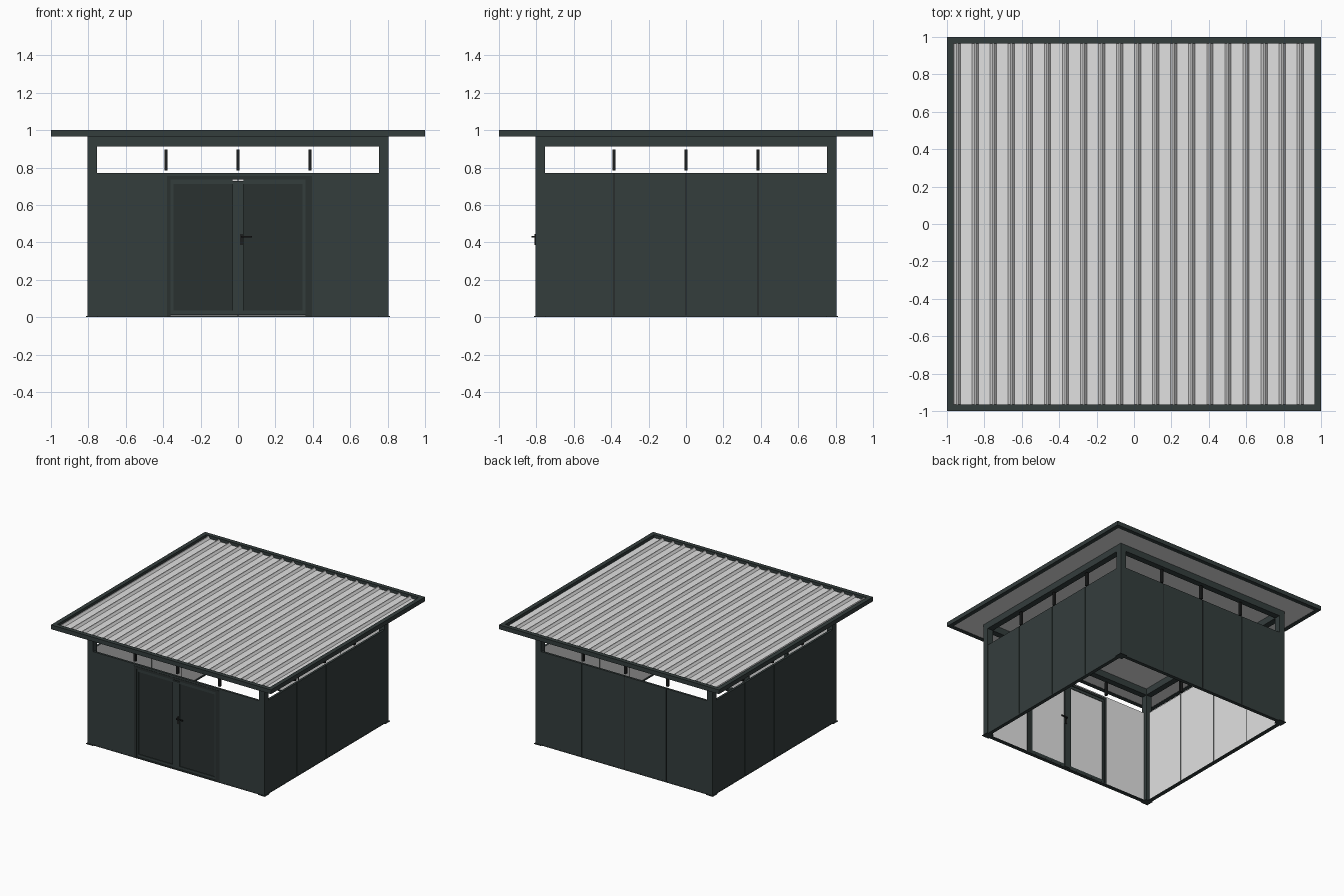
import bpy, bmesh
from math import pi
from mathutils import Matrix

if "Cube" in bpy.data.objects:
    bpy.data.objects.remove(bpy.data.objects["Cube"], do_unlink=True)


def material(name, rgb):
    m = bpy.data.materials.new(name)
    m.use_nodes = True
    m.diffuse_color = (*rgb, 1)
    m.node_tree.nodes["Principled BSDF"].inputs["Base Color"].default_value = (*rgb, 1)
    return m


DARK = material("dark green grey", (0.034, 0.047, 0.046))
PANEL = material("deep door grey", (0.023, 0.031, 0.030))
LIGHT = material("pale grey", (0.75, 0.75, 0.75))
BLACK = material("black metal", (0.012, 0.013, 0.013))


def finish(bm, name, mats, turn=0):
    bmesh.ops.recalc_face_normals(bm, faces=bm.faces)
    bm.transform(Matrix.Rotation(turn, 4, "Z"))
    me = bpy.data.meshes.new(name)
    bm.to_mesh(me)
    bm.free()
    for m in mats:
        me.materials.append(m)
    ob = bpy.data.objects.new(name, me)
    bpy.context.collection.objects.link(ob)
    return ob


def box(name, xs, ys, zs, mat=DARK, turn=0, inner=None):
    """Box between limits; faces looking indoors (+y) may take an inner colour."""
    bm = bmesh.new()
    bmesh.ops.create_cube(bm, size=1)
    for v in bm.verts:
        v.co = [lim[0] if c < 0 else lim[1] for c, lim in zip(v.co, (xs, ys, zs))]
    if inner:
        bm.normal_update()
        for f in bm.faces:
            f.material_index = int(f.normal.y > 0.5)
    return finish(bm, name, [mat, inner] if inner else [mat], turn)


OUT, IN = 0.805, 0.755      # outer and inner lines of the corner posts
WALL = (-0.803, -0.785)     # depth of the wall panels
BAY = 0.385                 # panel spacing
SILL, HEAD, EAVE = 0.77, 0.912, 0.965

# Four sides, each made at the front and turned into place
for i, side in enumerate(("front", "right", "back", "left")):
    t = i * pi / 2
    box(side + "_corner_post", (-OUT, -IN), (-OUT, -IN), (0, EAVE), turn=t)
    box(side + "_foot_plate", (-0.813, -0.75), (-0.813, -0.75), (0, 0.005), turn=t)
    box(side + "_header_beam", (-IN, IN), (-OUT, -IN), (HEAD, EAVE), turn=t)
    box(side + "_base_rail", (-IN, IN), (-0.804, -0.775), (0, 0.008), turn=t)
    for k in (-1, 0, 1):
        x = k * BAY
        box(side + "_window_bar", (x - 0.009, x + 0.009), (-0.795, -0.775),
            (0.785, 0.897), BLACK, t)
    if side == "front":
        continue
    for k in range(4):
        a = max(-IN, (k - 2) * BAY + 0.003)
        b = min(IN, (k - 1) * BAY - 0.003)
        box(side + "_wall_panel", (a, b), WALL, (0.008, SILL), DARK, t, LIGHT)
    for k in (-1, 0, 1):
        box(side + "_panel_joint", (k * BAY - 0.003, k * BAY + 0.003),
            (-0.799, -0.787), (0.008, SILL), BLACK, t)

# Front wall around the door
box("front_wall_right", (-IN, -0.38), WALL, (0.008, SILL), inner=LIGHT)
box("front_wall_left", (0.395, IN), WALL, (0.008, SILL), inner=LIGHT)
box("front_wall_lintel", (-0.38, 0.395), WALL, (0.755, SILL), inner=LIGHT)

# Door frame
FRAME = (-0.805, -0.775)
box("door_jamb_right", (-0.38, -0.36), FRAME, (0, 0.755), PANEL)
box("door_jamb_left", (0.36, 0.395), FRAME, (0, 0.755), PANEL)
box("door_head", (-0.36, 0.36), FRAME, (0.735, 0.755), PANEL)
box("door_meeting_post", (-0.03, 0.03), FRAME, (0.012, 0.728))

# Door leaves: rails, stiles and recessed panels
for side, s in (("right", -1), ("left", 1)):
    def span(a, b):
        return tuple(sorted((s * a, s * b)))
    leaf = (-0.800, -0.780)
    box(side + "_door_stile", span(0.345, 0.36), leaf, (0.012, 0.735))
    box(side + "_door_top_rail", span(0.03, 0.345), leaf, (0.712, 0.735))
    box(side + "_door_bottom_rail", span(0.03, 0.345), leaf, (0.012, 0.035))
    box(side + "_door_panel", span(0.03, 0.345), (-0.795, -0.784),
        (0.035, 0.712), PANEL, inner=LIGHT)

# Lever handle on both faces of the door
for name, face, d in (("outer", -0.805, -1), ("inner", -0.775, 1)):
    def depth(a, b):
        return tuple(sorted((face + d * a, face + d * b)))
    box(name + "_handle_plate", (0.012, 0.028), depth(0, 0.004), (0.385, 0.445), BLACK)
    box(name + "_handle_stem", (0.016, 0.026), depth(0, 0.02), (0.425, 0.435), BLACK)
    box(name + "_handle_lever", (0.016, 0.075), depth(0.014, 0.021), (0.425, 0.435), BLACK)

# Roof edge
for i, side in enumerate(("front", "right", "back", "left")):
    box(side + "_fascia", (-1, 0.965), (-1, -0.965), (EAVE, 1), turn=i * pi / 2)

# Ribbed roof sheet: one profile swept from front to back
EDGE, PAN, RIB = 0.965, 0.975, 0.993
profile = [(-EDGE, PAN)]
for k in range(20):
    x = -0.945 + 0.0965 * k
    profile += [(x - 0.017, PAN), (x - 0.004, RIB), (x + 0.004, RIB), (x + 0.017, PAN)]
profile += [(EDGE, PAN)]
bm = bmesh.new()
front = [bm.verts.new((x, -EDGE, z)) for x, z in profile]
back = [bm.verts.new((x, EDGE, z)) for x, z in profile]
for j in range(len(profile) - 1):
    bm.faces.new((front[j], front[j + 1], back[j + 1], back[j]))
finish(bm, "ribbed_roof_sheet", [LIGHT])

# Flat ceiling below the sheet
box("roof_lining", (-EDGE, EDGE), (-EDGE, EDGE), (0.967, 0.972), LIGHT)
